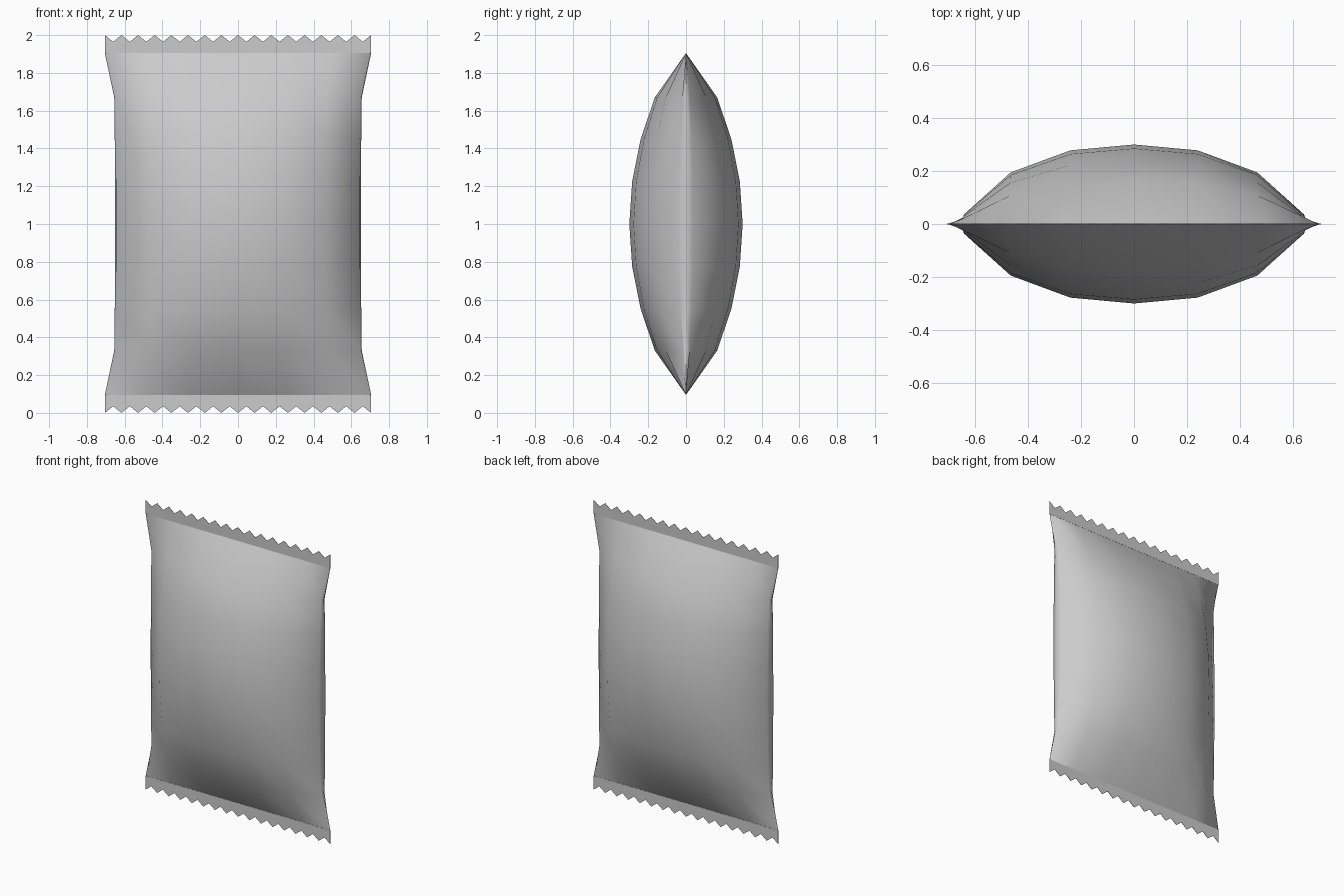
import bpy
import bmesh
import math

cube = bpy.data.objects.get("Cube")
if cube:
    bpy.data.objects.remove(cube, do_unlink=True)

foil = bpy.data.materials.new("plain_grey_foil")
foil.use_nodes = True
foil.diffuse_color = (0.6, 0.6, 0.6, 1)
foil.node_tree.nodes["Principled BSDF"].inputs["Base Color"].default_value = (0.6, 0.6, 0.6, 1)

HALF_WIDTH = 0.705
SEAL_Z = 0.905      # seal line, measured from the middle of the bag
TEETH = 16


def make_object(name, bm):
    bmesh.ops.recalc_face_normals(bm, faces=bm.faces)
    mesh = bpy.data.meshes.new(name)
    bm.to_mesh(mesh)
    bm.free()
    mesh.materials.append(foil)
    obj = bpy.data.objects.new(name, mesh)
    bpy.context.collection.objects.link(obj)
    return obj


# Pillow body: each height is a closed ring made from one scaled cross-section
quarter = [(0, 0.3), (0.24, 0.278), (0.465, 0.195), (0.642, 0.036)]
half = [(-x, y) for x, y in reversed(quarter[1:])] + quarter
section = [(-0.65, 0)] + half + [(0.65, 0)] + [(x, -y) for x, y in reversed(half)]

# Height from the middle, depth factor, width factor
upper_rows = [(0, 1, 1), (0.225, 0.95, 1), (0.45, 0.8, 1.004),
              (0.67, 0.55, 1.008), (SEAL_Z, 0, HALF_WIDTH / 0.65)]
rows = [(-z, d, w) for z, d, w in reversed(upper_rows[1:])] + upper_rows

bm = bmesh.new()
rings = [[bm.verts.new((x * w, y * d, 1 + z)) for x, y in section] for z, d, w in rows]
count = len(section)
for low, high in zip(rings, rings[1:]):
    for i in range(count):
        j = (i + 1) % count
        bm.faces.new((low[i], low[j], high[j], high[i]))
bmesh.ops.remove_doubles(bm, verts=bm.verts, dist=0.0005)
body = make_object("bag_body", bm)

bpy.ops.object.select_all(action='DESELECT')
body.select_set(True)
bpy.context.view_layer.objects.active = body
bpy.ops.object.shade_smooth_by_angle(angle=math.radians(45))


# Flat crimped seals with a zigzag outer edge
def make_seal(name, side):
    bm = bmesh.new()
    outer, inner = [], []
    for i in range(2 * TEETH + 1):
        x = -HALF_WIDTH + HALF_WIDTH * i / TEETH
        tip = 0.965 if i % 2 else 1
        outer.append(bm.verts.new((x, -0.001, 1 + side * tip)))
        inner.append(bm.verts.new((x, -0.001, 1 + side * SEAL_Z)))
    for i in range(2 * TEETH):
        bm.faces.new((inner[i], inner[i + 1], outer[i + 1], outer[i]))
    solid = bmesh.ops.extrude_face_region(bm, geom=bm.faces[:])
    moved = [v for v in solid["geom"] if isinstance(v, bmesh.types.BMVert)]
    bmesh.ops.translate(bm, verts=moved, vec=(0, 0.002, 0))
    return make_object(name, bm)


make_seal("top_seal", 1)
make_seal("bottom_seal", -1)
